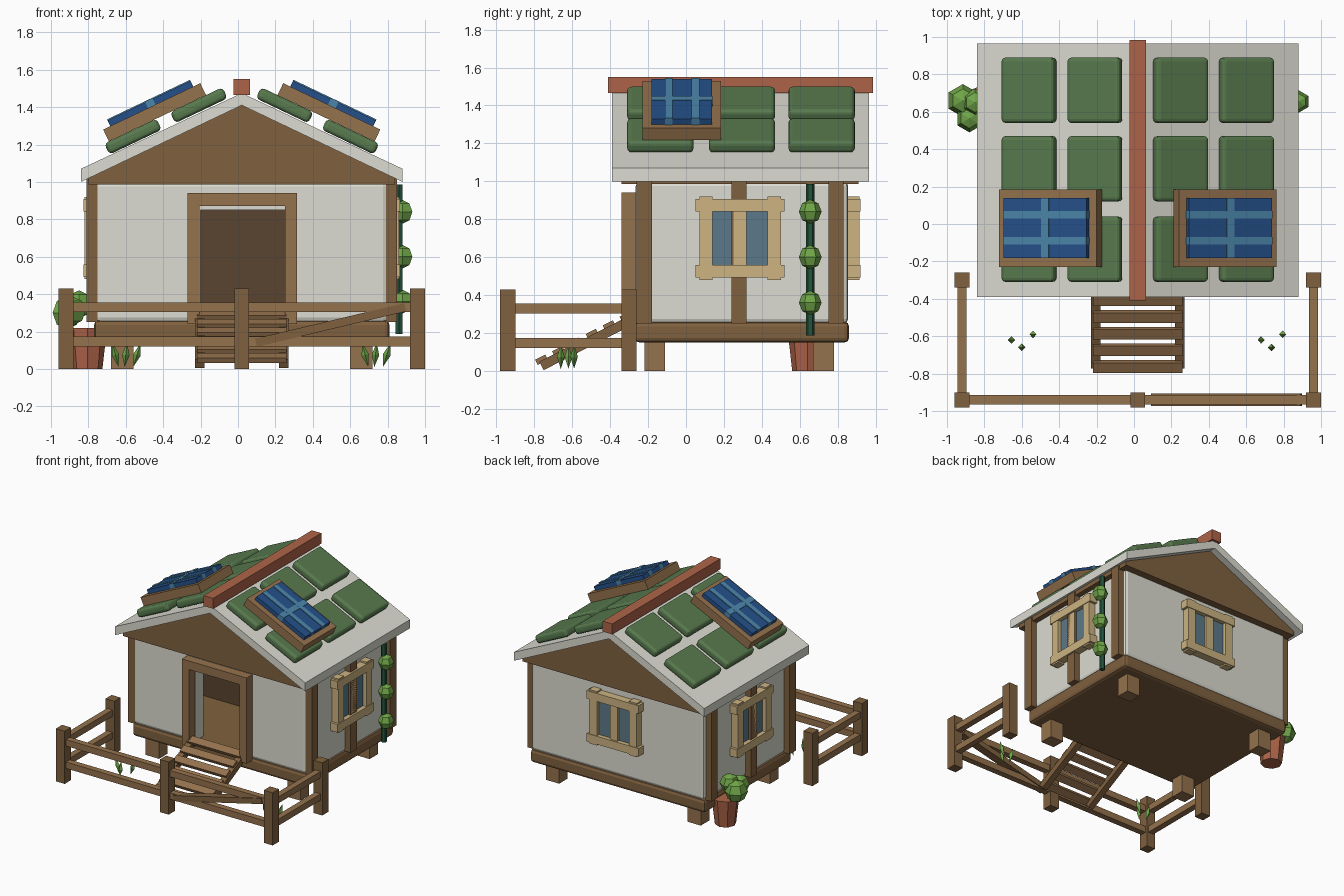
import bpy, bmesh, math
from mathutils import Matrix, Vector

if "Cube" in bpy.data.objects:
    bpy.data.objects.remove(bpy.data.objects["Cube"])

CX = 0.02                       # house centre line
SLOPE = math.atan2(0.41, 0.86)  # roof pitch


def mat(name, hexcol):
    m = bpy.data.materials.new(name)
    c = [int(hexcol[i:i + 2], 16) / 255 for i in (0, 2, 4)]
    m.diffuse_color = [((v + 0.055) / 1.055) ** 2.4 for v in c] + [1]
    m.use_nodes = True
    m.node_tree.nodes["Principled BSDF"].inputs["Base Color"].default_value = m.diffuse_color
    return m


WOOD = mat("wood", "95724D")
TRIM = mat("dark_wood", "80613F")
DARK = mat("dark_interior", "5A4530")
WHITE = mat("plaster", "DCDCD2")
GREEN = mat("roof_green", "587A4E")
RED = mat("terracotta", "AE6448")
BLUE = mat("solar_blue", "25508A")
CYAN = mat("solar_lines", "4C86AA")
TAN = mat("pale_wood", "CDB482")
GLASS = mat("glass", "5C7A8A")
LEAF = mat("leaf", "6FA548")
STEM = mat("stem", "24553D")


def finish(name, bm, m):
    bmesh.ops.recalc_face_normals(bm, faces=bm.faces[:])
    me = bpy.data.meshes.new(name)
    bm.to_mesh(me)
    bm.free()
    ob = bpy.data.objects.new(name, me)
    bpy.context.collection.objects.link(ob)
    if m:
        me.materials.append(m)
    return ob


def block(name, c, s, m, rot=None, bevel=0, seg=2):
    """Box from centre and size, optionally rotated and bevelled."""
    bm = bmesh.new()
    bmesh.ops.create_cube(bm, size=1, matrix=Matrix.Diagonal((*s, 1)))
    if bevel:
        bmesh.ops.bevel(bm, geom=bm.edges[:], offset=bevel, segments=seg, profile=0.5, affect='EDGES')
    r = rot.to_4x4() if rot else Matrix()
    bm.transform(Matrix.Translation(c) @ r)
    return finish(name, bm, m)


def span(name, x, y, z, m, **kw):
    """Box from its extents on each axis."""
    return block(name, [(a + b) / 2 for a, b in (x, y, z)], [b - a for a, b in (x, y, z)], m, **kw)


def prism(name, pts, y0, y1, m):
    """Extrude an xz profile along y."""
    bm = bmesh.new()
    f = bm.faces.new([bm.verts.new((x, y0, z)) for x, z in pts])
    g = bmesh.ops.extrude_face_region(bm, geom=[f])
    bmesh.ops.translate(bm, vec=(0, y1 - y0, 0), verts=[v for v in g["geom"] if isinstance(v, bmesh.types.BMVert)])
    return finish(name, bm, m)


def ball(name, c, r, m, seg=6, rings=4, rot=None):
    bm = bmesh.new()
    bmesh.ops.create_uvsphere(bm, u_segments=seg, v_segments=rings, radius=1)
    bm.transform(Matrix.Translation(c) @ (rot.to_4x4() if rot else Matrix()) @ Matrix.Diagonal((*r, 1)))
    return finish(name, bm, m)


def cone(name, c, r1, r2, h, seg, m):
    bm = bmesh.new()
    bmesh.ops.create_cone(bm, cap_ends=True, segments=seg, radius1=r1, radius2=r2, depth=h,
                          matrix=Matrix.Translation(c))
    return finish(name, bm, m)


# Platform, stumps and hollow plaster body with door opening
span("platform", (-0.77, 0.81), (-0.27, 0.86), (0.15, 0.26), TRIM, bevel=0.025)
for x in (CX - 0.64, CX + 0.64):
    for y in (-0.165, 0.725):
        span("stump", (x - 0.06, x + 0.06), (y - 0.055, y + 0.055), (0, 0.16), WOOD)
body = span("walls", (-0.76, 0.80), (-0.265, 0.855), (0.25, 1.0), WHITE, bevel=0.025)
for n, ext in (("room_cutter", ((-0.66, 0.70), (-0.16, 0.76), (0.2, 1.1))),
               ("door_cutter", ((-0.20, 0.25), (-0.5, 0.0), (0.2, 0.85)))):
    cut = span(n, *ext, None)
    cut.hide_render = True
    cut.hide_viewport = True
    b = body.modifiers.new(n, 'BOOLEAN')
    b.object = cut
    b.operation = 'DIFFERENCE'
    b.solver = 'EXACT'
span("inner_partition", (-0.66, 0.70), (0.42, 0.46), (0.25, 0.99), DARK)

# Timber wall posts
for x in (CX - 0.80, CX + 0.80):
    for y in (-0.22, 0.28, 0.79):
        span("wall_post", (x - 0.03, x + 0.03), (y - 0.04, y + 0.04), (0.25, 1.02), TRIM)

# Door frame
for x in (-0.27, 0.25):
    span("door_jamb", (x, x + 0.065), (-0.34, -0.255), (0.24, 0.94), WOOD)
span("door_header", (-0.27, 0.315), (-0.34, -0.255), (0.87, 0.94), WOOD)

# Gable and roof
prism("gable", [(CX - 0.82, 0.985), (CX + 0.82, 0.985), (CX + 0.82, 1.02), (CX, 1.41), (CX - 0.82, 1.02)],
      -0.34, 0.91, TRIM)
prism("roof", [(CX - 0.86, 1.0), (CX, 1.41), (CX + 0.86, 1.0), (CX + 0.86, 1.07), (CX, 1.475), (CX - 0.86, 1.07)],
      -0.39, 0.965, WHITE)
span("ridge_beam", (CX - 0.043, CX + 0.043), (-0.41, 0.985), (1.465, 1.55), RED)

# Roof tiles and solar panels on both slopes
for s in (-1, 1):
    R = Matrix.Rotation(s * SLOPE, 3, 'Y')

    def on_roof(name, along, y, up, size, m, **kw):
        p = Vector((CX, y, 1.475)) + R @ Vector((s * along, 0, up))
        block(name, p, size, m, rot=R, **kw)

    for a in (0.235, 0.625):
        for y in (-0.135, 0.295, 0.715):
            on_roof("roof_tile", a, y, 0.04, (0.31, 0.35, 0.065), GREEN, bevel=0.022, seg=3)
    a = 0.465
    on_roof("solar_frame", a, -0.022, 0.108, (0.575, 0.415, 0.07), WOOD)
    on_roof("solar_panel", a, -0.022, 0.157, (0.49, 0.32, 0.04), BLUE)
    on_roof("solar_line", a, -0.022, 0.162, (0.045, 0.322, 0.04), CYAN)
    for y in (-0.09, 0.05):
        on_roof("solar_line", a, y, 0.163, (0.492, 0.04, 0.04), CYAN)


# Windows: built facing +x, then turned onto each wall
def window(origin, turn):
    T = Matrix.Rotation(turn, 3, 'Z')

    def part(name, y, z, depth, m):
        c = Vector((depth / 2 - 0.015, (y[0] + y[1]) / 2, (z[0] + z[1]) / 2))
        block(name, Vector(origin) + T @ c, (depth, y[1] - y[0], z[1] - z[0]), m, rot=T)

    part("window_glass", (-0.18, 0.18), (-0.16, 0.16), 0.045, GLASS)
    for y in (-0.18, 0.18):
        part("window_stile", (y - 0.035, y + 0.035), (-0.22, 0.22), 0.075, TAN)
    part("window_mullion", (-0.035, 0.035), (-0.16, 0.16), 0.065, TAN)
    for z in (-0.175, 0.175):
        part("window_rail", (-0.235, 0.235), (z - 0.033, z + 0.033), 0.08, TAN)


window((0.80, 0.285, 0.70), 0)
window((-0.76, 0.285, 0.70), math.pi)
window((CX, 0.855, 0.70), math.pi / 2)

# Entrance steps: tilted stringers and treads
tilt = math.radians(27)
RX = Matrix.Rotation(tilt, 3, 'X')
mid = Vector((CX, -0.53, 0.155))
for x in (-0.225, 0.225):
    block("stair_stringer", mid + Vector((x, 0, -0.01)), (0.05, 0.52, 0.05), TRIM, rot=RX)
for i in range(6):
    d = -0.25 + i * 0.1
    block("stair_tread", mid + RX @ Vector((0, d, 0.02)), (0.48, 0.06, 0.03), WOOD, rot=RX)

# Fence posts, rails and the loose diagonal board
for x, y in ((-0.92, -0.94), (CX, -0.94), (0.96, -0.94), (-0.92, -0.30), (0.96, -0.30)):
    span("fence_post", (x - 0.04, x + 0.04), (y - 0.04, y + 0.04), (0, 0.43), TRIM)
for z in (0.147, 0.33):
    zz = (z - 0.026, z + 0.026)
    span("fence_rail_front", (-0.92, 0.96), (-0.965, -0.915), zz, WOOD)
    for x in (-0.92, 0.96):
        span("fence_rail_side", (x - 0.025, x + 0.025), (-0.94, -0.30), zz, WOOD)
block("fence_brace", (0.495, -0.94, 0.235), (0.82, 0.065, 0.045), TRIM,
      rot=Matrix.Rotation(-math.atan2(0.19, 0.8), 3, 'Y'))

# Potted bush at the left
cone("flower_pot", (-0.805, 0.64, 0.11), 0.08, 0.105, 0.22, 8, RED)
for c, r in (((-0.915, 0.66, 0.30), 0.088), ((-0.88, 0.565, 0.31), 0.075), ((-0.85, 0.65, 0.345), 0.075)):
    ball("bush_leaf", c, (r, r, r), LEAF)

# Climbing vine at the right
cone("vine_stem", (0.86, 0.655, 0.587), 0.022, 0.022, 0.80, 6, STEM)
for z in (0.36, 0.60, 0.84):
    ball("vine_leaf", (0.88, 0.655, z), (0.06, 0.06, 0.063), LEAF)

# Grass tufts
for x0 in (-0.60, 0.735):
    for dx, y, lean in ((-0.055, -0.62, -0.25), (0, -0.66, 0.1), (0.06, -0.59, 0.3)):
        ball("grass_blade", (x0 + dx, y, 0.075), (0.02, 0.02, 0.065), LEAF, seg=4, rings=2,
             rot=Matrix.Rotation(lean, 3, 'Y'))
